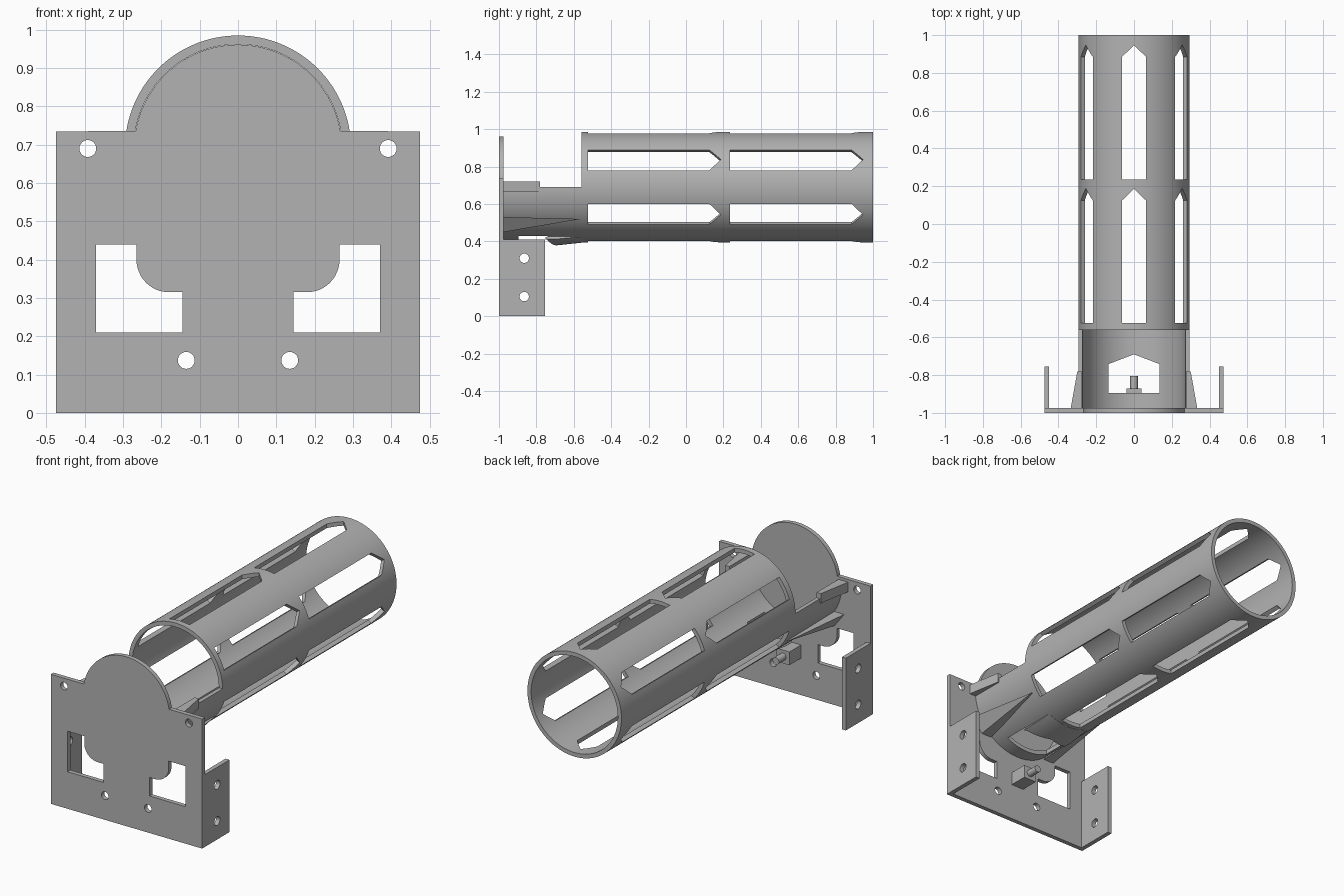
import bpy, bmesh
from math import cos, sin, pi, radians
from mathutils import Matrix, Vector

if "Cube" in bpy.data.objects:
    bpy.data.objects.remove(bpy.data.objects["Cube"])

grey = bpy.data.materials.new("plain grey")
grey.use_nodes = True
COLOUR = (0.45, 0.45, 0.45, 1)
grey.diffuse_color = COLOUR
grey.node_tree.nodes["Principled BSDF"].inputs["Base Color"].default_value = COLOUR

AXIS_Z = 0.69            # height of the tube axis
R_OUT, R_IN = 0.295, 0.272
FRONT, BACK = -1.0, -0.975


def finish(name, bm):
    bmesh.ops.recalc_face_normals(bm, faces=bm.faces)
    mesh = bpy.data.meshes.new(name)
    bm.to_mesh(mesh)
    bm.free()
    mesh.materials.append(grey)
    obj = bpy.data.objects.new(name, mesh)
    bpy.context.collection.objects.link(obj)
    return obj


def prism(name, pts, axis, lo, hi, matrix=None):
    """Extrude a 2D outline along an axis."""
    place = {"x": lambda a, b, t: (t, a, b),
             "y": lambda a, b, t: (a, t, b),
             "z": lambda a, b, t: (a, b, t)}[axis]
    bm = bmesh.new()
    ends = [[bm.verts.new(place(a, b, t)) for a, b in pts] for t in (lo, hi)]
    for ring in ends:
        bm.faces.new(ring)
    n = len(pts)
    for i in range(n):
        j = (i + 1) % n
        bm.faces.new((ends[0][i], ends[0][j], ends[1][j], ends[1][i]))
    if matrix:
        bm.transform(matrix)
    return finish(name, bm)


def arc(cx, cy, r, a0, a1, n):
    angles = [radians(a0 + (a1 - a0) * i / n) for i in range(n + 1)]
    return [(cx + r * cos(a), cy + r * sin(a)) for a in angles]


def circle(cx, cy, r, n=32):
    return arc(cx, cy, r, 0, 360, n)[:-1]


def rect(x0, x1, y0, y1):
    return [(x0, y0), (x1, y0), (x1, y1), (x0, y1)]


def sweep(name, profile, a0, a1, n):
    """Turn a closed (radius, y) profile about the tube axis."""
    bm = bmesh.new()
    full = a1 - a0 == 360
    rings = []
    for i in range(n if full else n + 1):
        a = radians(a0 + (a1 - a0) * i / n)
        rings.append([bm.verts.new((r * cos(a), y, AXIS_Z + r * sin(a))) for r, y in profile])
    for i in range(n):
        p, q = rings[i], rings[(i + 1) % len(rings)]
        for k in range(len(profile)):
            m = (k + 1) % len(profile)
            bm.faces.new((p[k], p[m], q[m], q[k]))
    if not full:
        bm.faces.new(rings[0])
        bm.faces.new(rings[-1])
    return finish(name, bm)


def cut(obj, cutters):
    for c in cutters:
        mod = obj.modifiers.new("cut", "BOOLEAN")
        mod.operation, mod.solver, mod.object = "DIFFERENCE", "EXACT", c
    bpy.context.view_layer.update()
    graph = bpy.context.evaluated_depsgraph_get()
    mesh = bpy.data.meshes.new_from_object(obj.evaluated_get(graph))
    obj.modifiers.clear()
    obj.data = mesh
    for c in cutters:
        bpy.data.objects.remove(c)


def smooth(obj):
    bpy.ops.object.select_all(action="DESELECT")
    obj.select_set(True)
    bpy.context.view_layer.objects.active = obj
    bpy.ops.object.shade_smooth_by_angle(angle=radians(30))


def arrow(half, y0, shoulder, tip):
    return [(-half, y0), (half, y0), (half, shoulder), (0, tip), (-half, shoulder)]


# Mounting plate with domed top, windows and screw holes
shoulder_z = 0.735
dome = [p for p in arc(0, AXIS_Z, 0.271, 9.6, 170.4, 64)]
outline = [(-0.475, 0), (0.475, 0), (0.475, shoulder_z)] + dome + [(-0.475, shoulder_z)]
plate = prism("mounting_plate", outline, "y", FRONT, BACK)
window = [(0.145, 0.21), (0.37, 0.21), (0.37, 0.44), (0.265, 0.44)]
window += arc(0.18, 0.40, 0.085, 0, -90, 12) + [(0.145, 0.315)]
cutters = []
for s in (-1, 1):
    shapes = [window, circle(0.135, 0.137, 0.022), circle(0.392, 0.69, 0.022)]
    for pts in shapes:
        cutters.append(prism("cutter", [(s * x, z) for x, z in pts], "y", -1.1, -0.9))
cut(plate, cutters)
smooth(plate)

# Side flanges with two screw holes each
for s, side in ((1, "left"), (-1, "right")):
    flange = prism(side + "_flange", rect(BACK, -0.755, 0, 0.41), "x", s * 0.45, s * 0.475)
    cut(flange, [prism("cutter", circle(-0.865, z, 0.025), "x", s * 0.4, s * 0.5)
                 for z in (0.105, 0.31)])
    smooth(flange)

# Long tube with two rows of six pointed slots
tube = sweep("slotted_tube", [(R_IN, -0.56), (R_OUT, -0.56), (R_OUT, 1), (R_IN, 1)], 0, 360, 120)
cutters = []
for k in range(6):
    turn = (Matrix.Translation((0, 0, AXIS_Z)) @ Matrix.Rotation(k * pi / 3, 4, "Y"))
    for y0 in (-0.525, 0.235):
        pts = arrow(0.063, y0, y0 + 0.65, y0 + 0.712)
        cutters.append(prism("cutter", pts, "z", 0.2, 0.4, turn))
cut(tube, cutters)
smooth(tube)

# Half-round trough and its thickened lip, both pierced by a pointed opening
trough = sweep("trough", [(R_IN, BACK), (R_OUT, BACK), (R_OUT, -0.56), (R_IN, -0.56)], 180, 360, 60)
lip = sweep("trough_lip", [(0.285, -0.75), (0.312, -0.75), (0.311, -0.69), (0.296, -0.55), (0.285, -0.55)],
            -117, -63, 18)
for part in (trough, lip):
    cut(part, [prism("cutter", arrow(0.136, -0.895, -0.742, -0.69), "z", 0.3, 0.55)])
    smooth(part)

# Gussets and tapering ribs between plate and trough
for s, side in ((1, "left"), (-1, "right")):
    pts = [(0.274, BACK), (0.335, BACK), (0.30, -0.78), (0.274, -0.78)]
    prism(side + "_gusset", [(s * x, y) for x, y in pts], "z", 0.665, 0.72)
    bm = bmesh.new()
    for co in ((0.24, BACK, 0.53), (0.31, BACK, 0.53), (0.25, BACK, 0.45), (0.185, BACK, 0.45),
               (0.235, -0.56, 0.52), (0.248, -0.56, 0.52)):
        bm.verts.new(Vector((s * co[0], co[1], co[2])))
    bmesh.ops.convex_hull(bm, input=bm.verts)
    finish(side + "_rib", bm)

# Small block and peg on the back of the plate
prism("peg_block", rect(-0.04, 0.04, 0.21, 0.285), "y", BACK, -0.87)
smooth(prism("peg", circle(0, 0.248, 0.02), "y", -0.87, -0.805))
